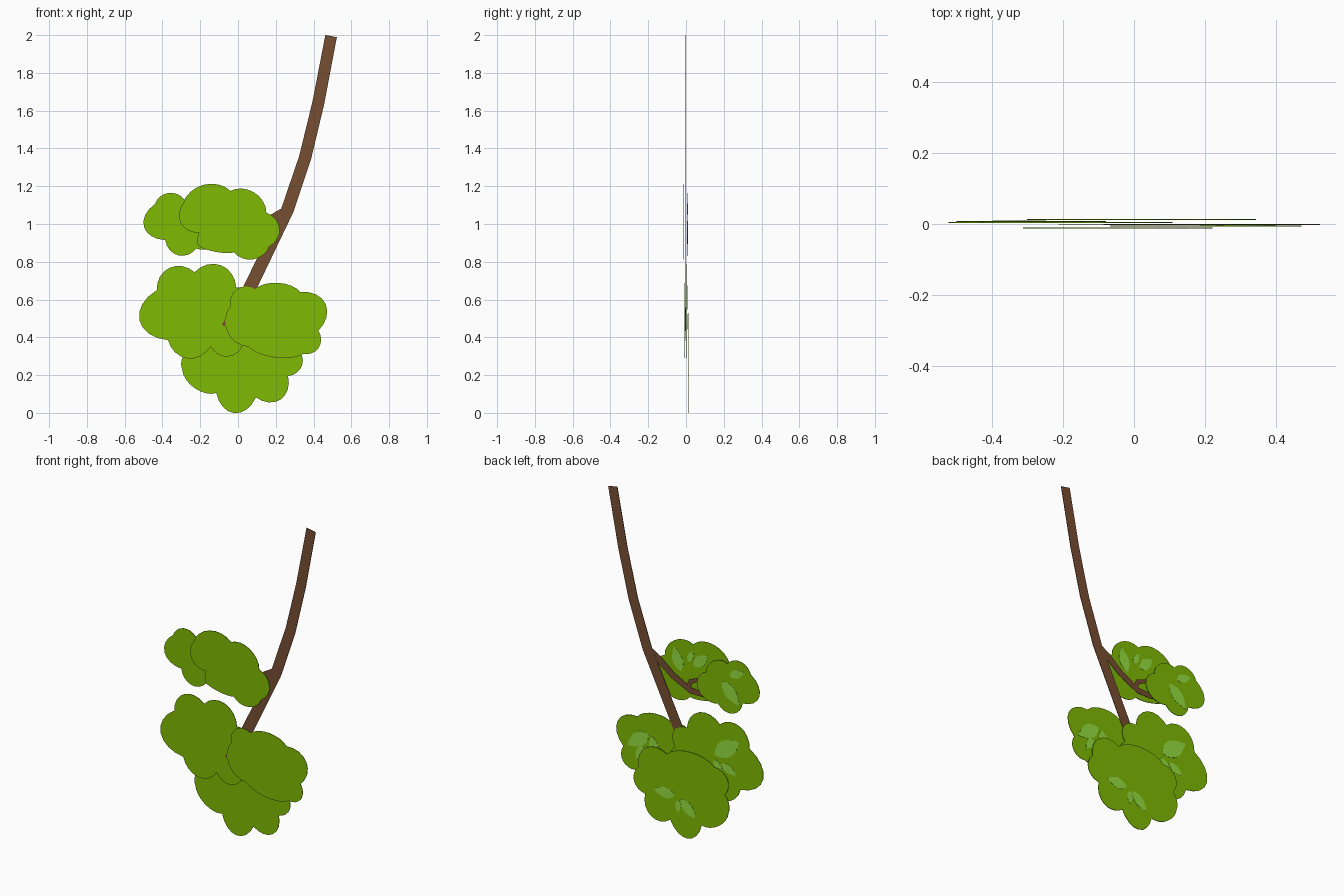
import bpy, bmesh, math
from mathutils import Vector

if "Cube" in bpy.data.objects:
    bpy.data.objects.remove(bpy.data.objects["Cube"])

def mat(name, rgb):
    m = bpy.data.materials.new(name)
    m.diffuse_color = (*[((c / 255 + 0.055) / 1.055) ** 2.4 for c in rgb], 1)
    m.use_nodes = True
    m.node_tree.nodes["Principled BSDF"].inputs["Base Color"].default_value = m.diffuse_color
    return m

GREEN = mat("foliage green", (127, 186, 1))
BROWN = mat("bark brown", (119, 78, 50))
LIGHT = mat("light leaf green", (150, 222, 66))

def sheet(name, outlines, y, material, thick=.003):
    """Thin flat card(s) in the xz plane, centred on depth y."""
    bm = bmesh.new()
    for pts in outlines:
        f = bm.faces.new([bm.verts.new((p[0], y - thick / 2, p[1])) for p in pts])
        ext = bmesh.ops.extrude_face_region(bm, geom=[f], use_keep_orig=True)
        moved = [v for v in ext["geom"] if isinstance(v, bmesh.types.BMVert)]
        bmesh.ops.translate(bm, verts=moved, vec=(0, thick, 0))
    bmesh.ops.recalc_face_normals(bm, faces=bm.faces)
    me = bpy.data.meshes.new(name)
    bm.to_mesh(me)
    bm.free()
    me.materials.append(material)
    ob = bpy.data.objects.new(name, me)
    bpy.context.collection.objects.link(ob)

def lobes(notches, bulge=.35, n=8, start=math.radians(25)):
    """Scalloped outline, clockwise: a rounded lobe between each pair of notches.
    A third value in a notch overrides the bulge of the lobe after it."""
    out = []
    for i, q in enumerate(notches):
        a, b = Vector(q[:2]), Vector(notches[(i + 1) % len(notches)][:2])
        d = b - a
        rise = Vector((-d.y, d.x)) * (q[2] if len(q) > 2 else bulge)
        for k in range(n):
            t = start + (math.pi - 2 * start) * k / n
            s = (math.sin(t) - math.sin(start)) / (1 - math.sin(start))
            out.append((a + b) / 2 - d / 2 * math.cos(t) / math.cos(start) + rise * s)
    return out

def leaf(origin, deg, length, gap=.02, n=8):
    """Pointed lens pointing away from the origin, after a gap."""
    u = Vector((math.cos(math.radians(deg)), math.sin(math.radians(deg))))
    side = Vector((-u.y, u.x)) * length * .24
    a = Vector(origin) + u * gap
    prof = [(k / n, math.sin(math.pi * (k / n) ** .85)) for k in range(n + 1)]
    return ([a + u * length * t + side * w for t, w in prof] +
            [a + u * length * t - side * w for t, w in prof[-2:0:-1]])

def ribbon(path, w0, w1):
    """Strip along a path, its width going from w0 to w1."""
    p = [Vector(q) for q in path]
    left, right = [], []
    for i, q in enumerate(p):
        d = (p[min(i + 1, len(p) - 1)] - p[max(i - 1, 0)]).normalized()
        w = w0 + (w1 - w0) * i / (len(p) - 1)
        s = Vector((-d.y, d.x)) * w / 2
        left.append(q + s)
        right.append(q - s)
    return left + right[::-1]

# Branch, side branch and twig
sheet("main_branch", [ribbon([(.493, 1.995), (.425, 1.64), (.355, 1.35), (.262, 1.075),
                              (.062, .66), (-.055, .45)], .062, .07)], -.002, BROWN)
sheet("side_branch", [ribbon([(.25, 1.065), (.185, 1.03), (.09, .955), (-.03, .895),
                              (-.12, .893), (-.21, .915)], .05, .028)], -.002, BROWN, .002)
sheet("twig", [ribbon([(-.01, .9), (-.03, .95), (-.11, .985)], .035, .02)],
      -.002, BROWN, .001)

def clump(name, y, notches, origin, leaves):
    """Foliage card with a fan of light leaves on its back."""
    sheet(name + "_foliage", [lobes(notches)], y, GREEN)
    sheet(name + "_leaves", [leaf(origin, *m) for m in leaves], y + .0025, LIGHT, .001)

clump("lower_left", .004,
      [(-.43, .65), (-.23, .745), (-.01, .665), (.07, .53), (.03, .37),
       (-.145, .35), (-.37, .385, .46)],
      (-.18, .54), [(144, .21), (235, .1), (205, .11, .07)])
clump("lower_right", -.006,
      [(-.04, .565), (.09, .655, .17), (.33, .64, .42), (.425, .435),
       (.345, .312, .13), (.055, .35, .3)],
      (.235, .565), [(-35, .18), (258, .13), (300, .1, .11)])
clump("bottom", .013,
      [(-.27, .33), (-.2, .48, .16), (.12, .475), (.31, .345), (.265, .195, .4),
       (.095, .082, .45), (-.115, .105, .2), (-.295, .23, .15)],
      (.04, .24), [(0, .14, .025), (222, .14), (272, .08)])
clump("upper_large", -.011,
      [(-.29, 1.11, .26), (-.04, 1.175, .26), (.15, 1.06), (.165, .88, .28),
       (-.02, .85, .08), (-.21, .885, .1), (-.205, .955)],
      (.035, .97), [(72, .15), (115, .08, .1), (137, .13, .11)])
clump("upper_small", .007,
      [(-.44, 1.105, .3), (-.285, 1.13, .25), (-.14, 1.04), (-.13, .88, .1),
       (-.22, .87), (-.385, .915, .45)],
      (-.235, 1.03), [(226, .17), (155, .11, .07)])
